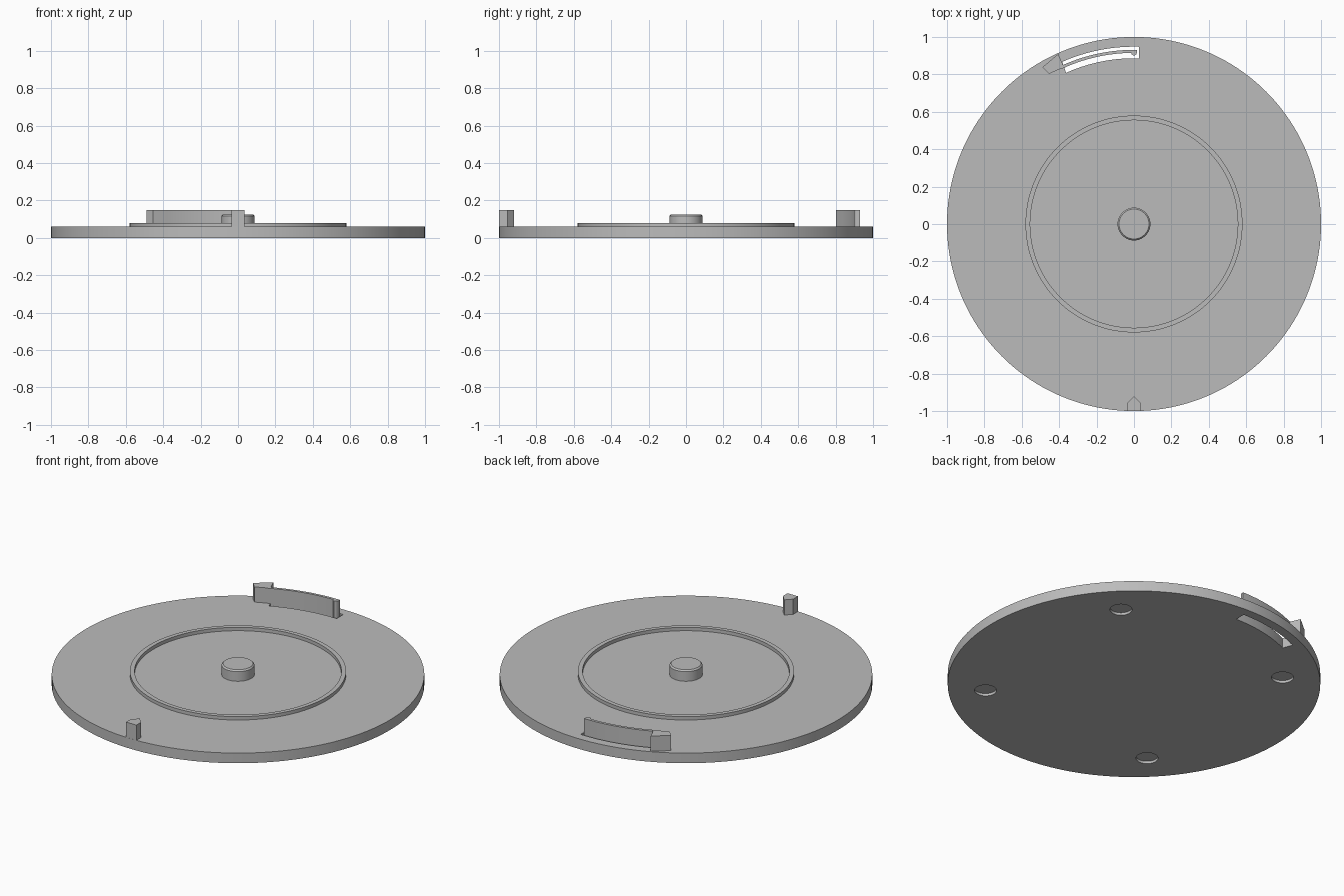
import bpy, bmesh
from math import radians, sin, cos, pi

cube = bpy.data.objects.get("Cube")
if cube:
    bpy.data.objects.remove(cube, do_unlink=True)

grey = bpy.data.materials.new("plain grey")
grey.use_nodes = True
colour = (0.5, 0.5, 0.5, 1)
grey.diffuse_color = colour
grey.node_tree.nodes["Principled BSDF"].inputs["Base Color"].default_value = colour


def finish(name, bm):
    bmesh.ops.recalc_face_normals(bm, faces=bm.faces)
    mesh = bpy.data.meshes.new(name)
    bm.to_mesh(mesh)
    bm.free()
    mesh.materials.append(grey)
    obj = bpy.data.objects.new(name, mesh)
    bpy.context.collection.objects.link(obj)
    return obj


def smooth(obj):
    bpy.ops.object.select_all(action="DESELECT")
    obj.select_set(True)
    bpy.context.view_layer.objects.active = obj
    bpy.ops.object.shade_smooth_by_angle(angle=radians(25))


def prism(name, outline, z0, z1):
    """Extrude a flat outline between two heights."""
    bm = bmesh.new()
    face = bm.faces.new([bm.verts.new((x, y, z0)) for x, y in outline])
    top = bmesh.ops.extrude_face_region(bm, geom=[face])["geom"]
    verts = [v for v in top if isinstance(v, bmesh.types.BMVert)]
    bmesh.ops.translate(bm, verts=verts, vec=(0, 0, z1 - z0))
    return finish(name, bm)


def lathe(name, profile, steps=128, closed=False):
    """Spin an (r, z) profile around the vertical axis."""
    bm = bmesh.new()
    verts = [bm.verts.new((r, 0, z)) for r, z in profile]
    pairs = list(zip(verts, verts[1:]))
    if closed:
        pairs.append((verts[-1], verts[0]))
    edges = [bm.edges.new(p) for p in pairs]
    bmesh.ops.spin(bm, geom=verts + edges, cent=(0, 0, 0), axis=(0, 0, 1),
                   angle=2 * pi, steps=steps, use_merge=True)
    bmesh.ops.remove_doubles(bm, verts=bm.verts, dist=1e-5)
    return finish(name, bm)


def circle(r, cx=0, cy=0, steps=48):
    return [(cx + r * cos(2 * pi * i / steps), cy + r * sin(2 * pi * i / steps))
            for i in range(steps)]


def arc(r, a0, a1, steps=24):
    angles = [radians(a0 + (a1 - a0) * i / steps) for i in range(steps + 1)]
    return [(r * cos(a), r * sin(a)) for a in angles]


def cut(target, cutter):
    cutter.hide_render = True
    mod = target.modifiers.new("cut", "BOOLEAN")
    mod.operation = "DIFFERENCE"
    mod.solver = "EXACT"
    mod.object = cutter
    bpy.context.view_layer.objects.active = target
    bpy.ops.object.modifier_apply(modifier=mod.name)
    bpy.data.objects.remove(cutter, do_unlink=True)


# Round base plate with a curved slot and four shallow sockets underneath
plate = prism("base_plate", circle(1, steps=160), 0, 0.06)
cut(plate, prism("slot_cutter", arc(0.886, 88.3, 114.2) + arc(0.948, 113.9, 88.4),
                 -0.1, 0.2))
for k in range(4):
    a = radians(45 + 90 * k)
    cut(plate, prism("socket_cutter", circle(0.059, 0.8 * cos(a), 0.8 * sin(a)),
                     -0.1, 0.015))
smooth(plate)

# Raised ring
smooth(lathe("raised_ring", [(0.555, 0.055), (0.58, 0.055), (0.58, 0.08), (0.555, 0.08)],
             closed=True))

# Centre boss with a chamfered rim
smooth(lathe("centre_boss", [(0, 0.055), (0.088, 0.055), (0.088, 0.117),
                             (0.08, 0.125), (0, 0.125)], 64))

# Pointer at the front edge
prism("front_pointer", [(-0.034, -0.999), (0.034, -0.999), (0.034, -0.955),
                        (0, -0.92), (-0.034, -0.955)], 0.055, 0.15)

# Spring latch: anchor block, curved arm and small catch at its tip
prism("latch_block", [(-0.49, 0.838), (-0.405, 0.909), (-0.374, 0.838),
                      (-0.454, 0.803)], 0.055, 0.15)
smooth(prism("latch_arm", arc(0.915, 89, 115) + arc(0.931, 115, 89), 0.04, 0.15))
prism("latch_catch", [(-0.016, 0.917), (-0.012, 0.907), (0, 0.899),
                      (0.012, 0.907), (0.016, 0.917)], 0.04, 0.15)
